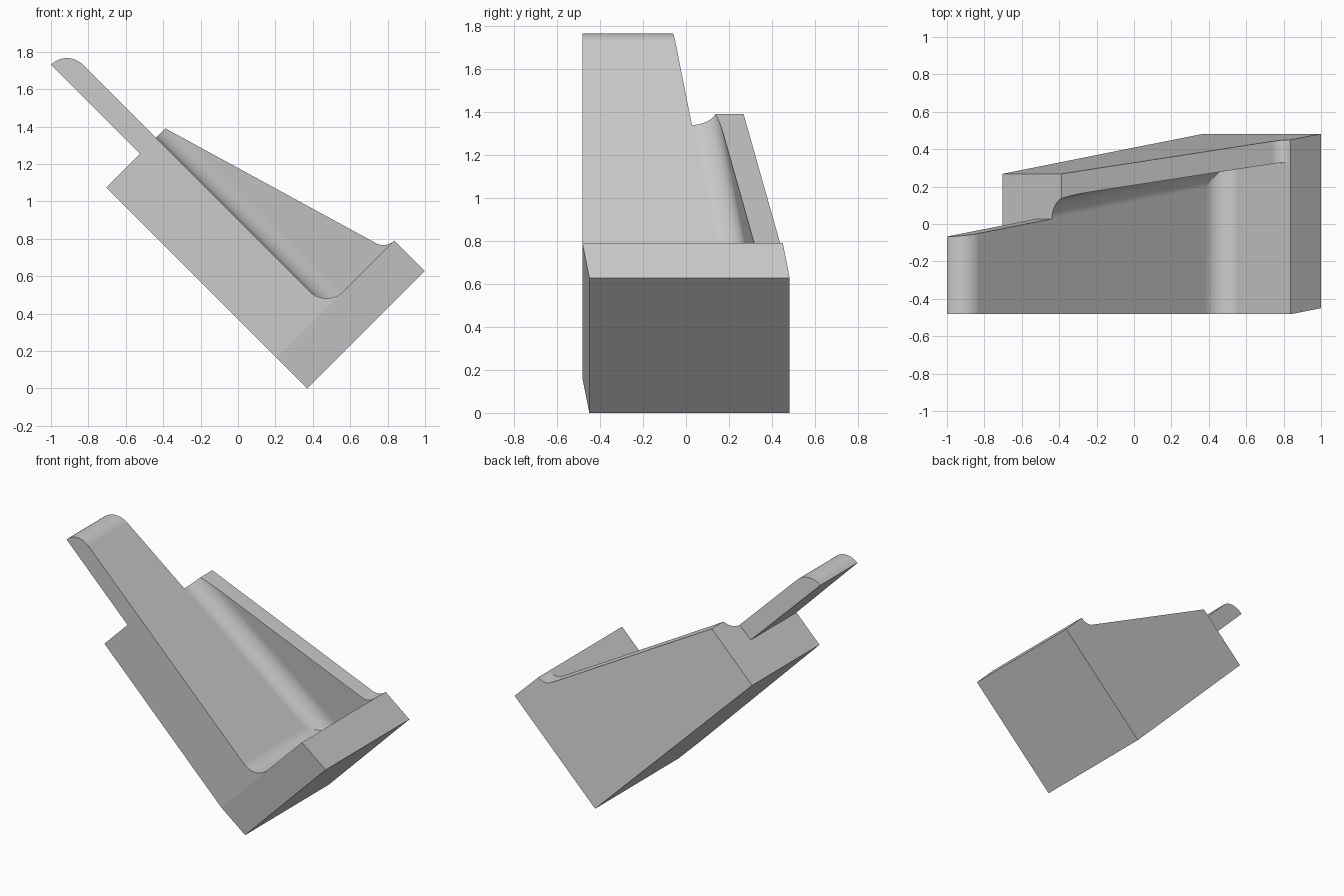
import bpy, bmesh, math
from mathutils import Vector

if "Cube" in bpy.data.objects:
    bpy.data.objects.remove(bpy.data.objects["Cube"], do_unlink=True)

# Key sizes: u runs along the plate, v across its thickness, y is depth
STOP, END, TIP = 0.23, 1.52, 2.193
FLOOR, UNDER, TOP = 0.375, 0.2546, 0.888
FRONT, BACK = -0.45, 0.4825
WALL, RAD = 0.362, 0.12
TAPER = 0.141

grey = bpy.data.materials.new("plain grey")
grey.use_nodes = True
colour = (0.6, 0.6, 0.6, 1)
grey.diffuse_color = colour
grey.node_tree.nodes["Principled BSDF"].inputs["Base Color"].default_value = colour


def arc(cx, cy, r, start, end, n=16):
    """Points along a circular arc, angles in degrees."""
    out = []
    for i in range(n + 1):
        a = math.radians(start + (end - start) * i / n)
        out.append((cx + r * math.cos(a), cy + r * math.sin(a)))
    return out


def prism(name, profile, lo, hi, along_u=False, split=None):
    """Extrude a profile along y, or along u; split joins two profile points on the caps."""
    bm = bmesh.new()

    def ring(d):
        return [bm.verts.new((d, a, b) if along_u else (a, d, b)) for a, b in profile]

    r0, r1 = ring(lo), ring(hi)
    for r in (r0, r1):
        if split:
            i, j = split
            bm.faces.new(r[i:j + 1])
            bm.faces.new(r[j:] + r[:i + 1])
        else:
            bm.faces.new(r)
    n = len(profile)
    for i in range(n):
        k = (i + 1) % n
        bm.faces.new((r0[i], r0[k], r1[k], r1[i]))
    bmesh.ops.recalc_face_normals(bm, faces=bm.faces)
    mesh = bpy.data.meshes.new(name)
    bm.to_mesh(mesh)
    bm.free()
    obj = bpy.data.objects.new(name, mesh)
    bpy.context.collection.objects.link(obj)
    mesh.materials.append(grey)
    return obj


def activate(obj):
    bpy.ops.object.select_all(action='DESELECT')
    obj.select_set(True)
    bpy.context.view_layer.objects.active = obj


def combine(obj, tool, operation):
    """Apply a boolean and remove its tool."""
    mod = obj.modifiers.new("combine", 'BOOLEAN')
    mod.operation, mod.object, mod.solver = operation, tool, 'EXACT'
    activate(obj)
    bpy.ops.object.modifier_apply(modifier=mod.name)
    bpy.data.objects.remove(tool, do_unlink=True)


def place(obj):
    """Taper the depth, tilt the part by 45 degrees and shade it."""
    bm = bmesh.new()
    bm.from_mesh(obj.data)
    s = math.sqrt(0.5)
    for vert in bm.verts:
        u, y, v = vert.co
        y -= TAPER * (min(u, STOP) if y < FRONT + 0.001 else u)
        vert.co = Vector((0.371 + (v - u) * s, y, (u + v) * s))
    bmesh.ops.recalc_face_normals(bm, faces=bm.faces)
    bm.to_mesh(obj.data)
    bm.free()
    activate(obj)
    bpy.ops.object.shade_smooth_by_angle(angle=math.radians(7))
    obj.modifiers.new("even_shading", 'WEIGHTED_NORMAL').keep_sharp = True


# Solid block whose top follows the sloping side wall, with a round at the stop
slope = 0.294
bend = 0.083
lean = math.degrees(math.atan(slope))
outline = [(0, 0), (STOP, 0), (END, 0), (END, 0.446)]
outline += arc(STOP + bend, TOP, bend, 270 - lean, 180)
split_to = len(outline) - 1
outline += [(0, TOP)]
body = prism("tray_body", outline, FRONT, BACK, split=(1, split_to))

# Hollow: lengthwise shape with filleted stop, limited by the filleted side wall
hollow = prism("hollow_cutter",
               [(STOP, 2)] + arc(STOP + 0.13, FLOOR + 0.13, 0.13, 180, 270) + [(3, FLOOR), (3, 2)],
               -1, 1)
channel = prism("channel_cutter",
                [(WALL, 2)] + arc(WALL - RAD, FLOOR + RAD, RAD, 0, -90)
                + [(WALL - RAD, 0.2), (-2, 0.2), (-2, 2)],
                -1, 4, along_u=True)
for cutter in (hollow, channel):
    cutter.hide_render = True
combine(hollow, channel, 'INTERSECT')
combine(body, hollow, 'DIFFERENCE')
place(body)

# Thin tongue continuing the floor, with a rounded tip
r = FLOOR - UNDER
tongue = prism("tongue", [(END, UNDER)] + arc(TIP - r, UNDER, r, 0, 90) + [(END, FLOOR)],
               FRONT, WALL - RAD)
place(tongue)
